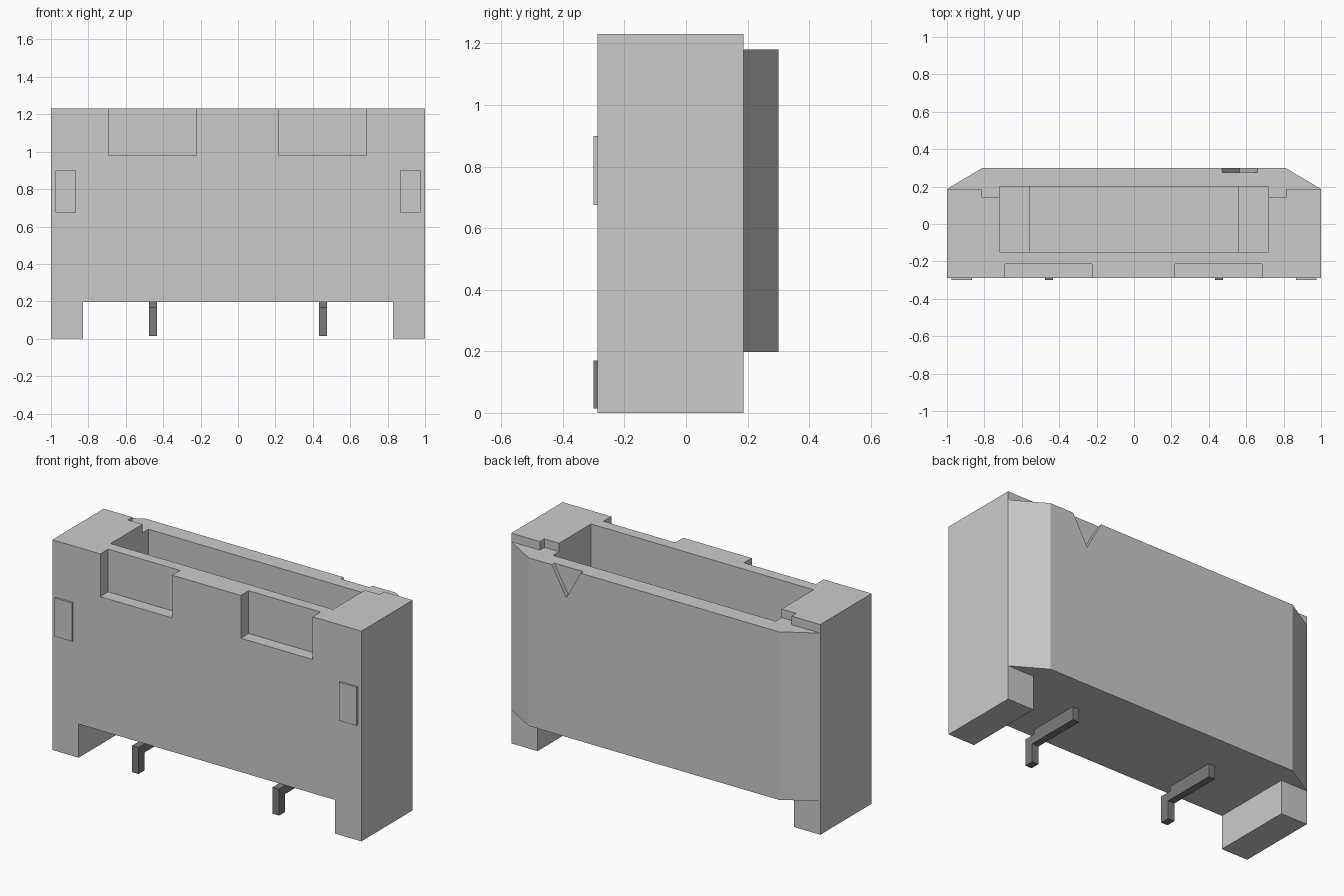
import bpy
import bmesh
from mathutils import Vector

if "Cube" in bpy.data.objects:
    bpy.data.objects.remove(bpy.data.objects["Cube"], do_unlink=True)


def material(name, v):
    m = bpy.data.materials.new(name)
    m.use_nodes = True
    m.diffuse_color = (v, v, v, 1)
    m.node_tree.nodes["Principled BSDF"].inputs["Base Color"].default_value = (v, v, v, 1)
    return m


PLASTIC = material("light grey plastic", 0.6)
METAL = material("dark grey metal", 0.2)


def prism(name, pts, lo, hi, axis, mat=PLASTIC):
    """Extrude a 2D outline from lo to hi along the given axis."""
    place = {"x": lambda a, b, h: (h, a, b),
             "y": lambda a, b, h: (a, h, b),
             "z": lambda a, b, h: (a, b, h)}[axis]
    bm = bmesh.new()
    face = bm.faces.new([bm.verts.new(place(a, b, lo)) for a, b in pts])
    ext = bmesh.ops.extrude_face_region(bm, geom=[face])
    verts = [g for g in ext["geom"] if isinstance(g, bmesh.types.BMVert)]
    bmesh.ops.translate(bm, verts=verts, vec=Vector(place(0, 0, hi - lo)))
    bmesh.ops.recalc_face_normals(bm, faces=bm.faces)
    mesh = bpy.data.meshes.new(name)
    bm.to_mesh(mesh)
    bm.free()
    mesh.materials.append(mat)
    ob = bpy.data.objects.new(name, mesh)
    bpy.context.collection.objects.link(ob)
    return ob


def box(name, x0, x1, y0, y1, z0, z1, mat=PLASTIC):
    return prism(name, [(x0, y0), (x1, y0), (x1, y1), (x0, y1)], z0, z1, "z", mat)


def cut(target, cutter):
    """Subtract the cutter, then delete it."""
    cutter.hide_render = True
    mod = target.modifiers.new("cut", "BOOLEAN")
    mod.operation = "DIFFERENCE"
    mod.solver = "EXACT"
    mod.object = cutter
    bpy.context.view_layer.objects.active = target
    bpy.ops.object.modifier_apply(modifier=mod.name)
    bpy.data.objects.remove(cutter, do_unlink=True)


FRONT, SHOULDER, BACK = -0.288, 0.187, 0.30
TOP, LEDGE, UNDER = 1.23, 1.18, 0.197

# Housing block with chamfered back corners
housing = prism("housing", [(-1, FRONT), (1, FRONT), (1, SHOULDER), (0.81, BACK),
                            (-0.81, BACK), (-1, SHOULDER)], 0, TOP, "z")

# Gap between the feet, and clearance below the back bulge
cut(housing, box("foot_gap", -0.83, 0.83, -0.5, 0.5, -0.1, UNDER))
cut(housing, box("back_clearance", -1.1, 1.1, SHOULDER, 0.5, -0.1, UNDER))

# Lowered rim along the back
cut(housing, box("rim_step_outer", -1.1, 1.1, SHOULDER, 0.5, LEDGE, 1.4))
cut(housing, box("rim_step_inner", -0.815, 0.815, 0.145, 0.5, LEDGE, 1.4))

# Socket cavity with a deeper middle floor
cut(housing, box("cavity", -0.72, 0.72, -0.15, 0.20, 0.5, 1.4))
cut(housing, box("cavity_middle", -0.555, 0.555, -0.15, 0.20, 0.35, 1.4))

# Two open pockets in the front wall
for x in (-0.69, 0.22):
    cut(housing, box("front_pocket", x, x + 0.465, -0.5, -0.215, 0.98, 1.4))

# V-shaped orientation mark on the back
cut(housing, prism("back_mark", [(0.471, LEDGE), (0.565, 1.012), (0.659, LEDGE),
                                 (0.659, 1.3), (0.471, 1.3)], 0.276, 0.5, "y"))

# Raised side tabs on the front, and the bent contact pins underneath
pin_profile = [(-0.30, 0.015), (-0.245, 0.015), (-0.245, 0.12), (0.08, 0.12),
               (0.08, 0.199), (-0.23, 0.199), (-0.23, 0.17), (-0.30, 0.17)]
for side, s in (("left", 1), ("right", -1)):
    xs = sorted((0.865 * s, 0.977 * s))
    box(side + "_front_tab", xs[0], xs[1], -0.30, FRONT + 0.004, 0.675, 0.90)
    x = 0.455 * s
    prism(side + "_contact_pin", pin_profile, x - 0.021, x + 0.021, "x", METAL)
